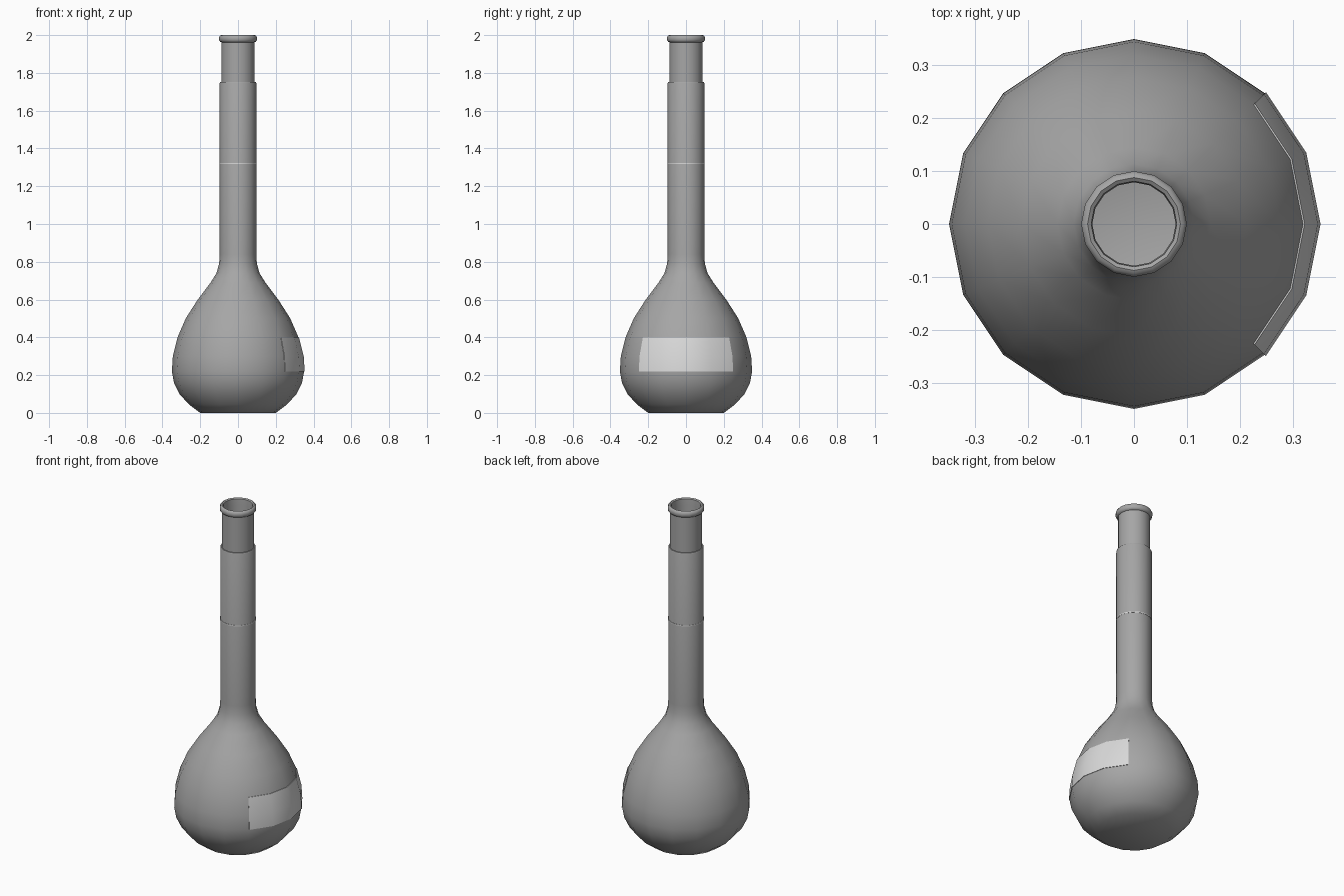
import bpy
import bmesh
import math

SIDES = 16

cube = bpy.data.objects.get("Cube")
if cube:
    bpy.data.objects.remove(cube, do_unlink=True)


def make_material(name, value):
    mat = bpy.data.materials.new(name)
    color = (value, value, value, 1)
    mat.diffuse_color = color
    mat.use_nodes = True
    for node in mat.node_tree.nodes:
        if node.type == "BSDF_PRINCIPLED":
            node.inputs["Base Color"].default_value = color
    return mat


def revolve(name, profile, mat, start=0, steps=SIDES, closed=False):
    """Turn a (radius, height) profile about the z axis."""
    bm = bmesh.new()
    full = steps == SIDES
    rings = []
    for i in range(steps if full else steps + 1):
        a = math.tau * (start + i) / SIDES
        rings.append([bm.verts.new((r * math.cos(a), r * math.sin(a), z))
                      for r, z in profile])
    count = len(profile)
    for i in range(steps):
        a, b = rings[i], rings[(i + 1) % len(rings)]
        for j in range(count if closed else count - 1):
            k = (j + 1) % count
            bm.faces.new((a[j], b[j], b[k], a[k]))
    # Close the ends of a full turn, or the sides of a partial one
    if full and not closed:
        bm.faces.new([ring[0] for ring in rings])
        bm.faces.new([ring[-1] for ring in rings])
    elif closed and not full:
        bm.faces.new(rings[0])
        bm.faces.new(rings[-1])
    bmesh.ops.recalc_face_normals(bm, faces=bm.faces)
    mesh = bpy.data.meshes.new(name)
    bm.to_mesh(mesh)
    bm.free()
    mesh.materials.append(mat)
    obj = bpy.data.objects.new(name, mesh)
    bpy.context.collection.objects.link(obj)
    bpy.ops.object.select_all(action="DESELECT")
    obj.select_set(True)
    bpy.context.view_layer.objects.active = obj
    bpy.ops.object.shade_smooth_by_angle(angle=math.radians(45))
    return obj


glass = make_material("grey glass", 0.38)
paper = make_material("pale label", 0.7)

# Flask: bulb, neck, stepped collar and rolled lip
bulb = [(0.2, 0), (0.26, 0.045), (0.31, 0.1), (0.339, 0.16), (0.35, 0.22),
        (0.345, 0.3), (0.32, 0.4), (0.277, 0.5), (0.213, 0.6),
        (0.145, 0.69), (0.114, 0.74), (0.1, 0.79)]
neck = [(0.097, 0.84), (0.097, 1.745), (0.094, 1.752), (0.088, 1.752)]
lip = [(0.088, 1.962), (0.095, 1.965), (0.1, 1.974), (0.1, 1.988),
       (0.095, 1.997), (0.088, 2.0), (0.081, 1.995)]
# Inner wall, back down to the floor of the bulb
inside = [(0.079, 1.96), (0.079, 0.8)]
inside += [(r - 0.02, z + 0.012) for r, z in reversed(bulb[:-1])]
revolve("flask", bulb + neck + lip + inside, glass)

# Fill line around the neck
revolve("fill_line", [(0.095, 1.317), (0.0985, 1.317), (0.0985, 1.323),
                      (0.095, 1.323)], paper, closed=True)

# Thin label wrapped around the left side of the bulb
band = [p for p in bulb if 0.2 < p[1] < 0.45]
plate = [(r + 0.003, z) for r, z in band]
plate += [(r - 0.003, z) for r, z in reversed(band)]
revolve("label", plate, paper, start=-2, steps=4, closed=True)
